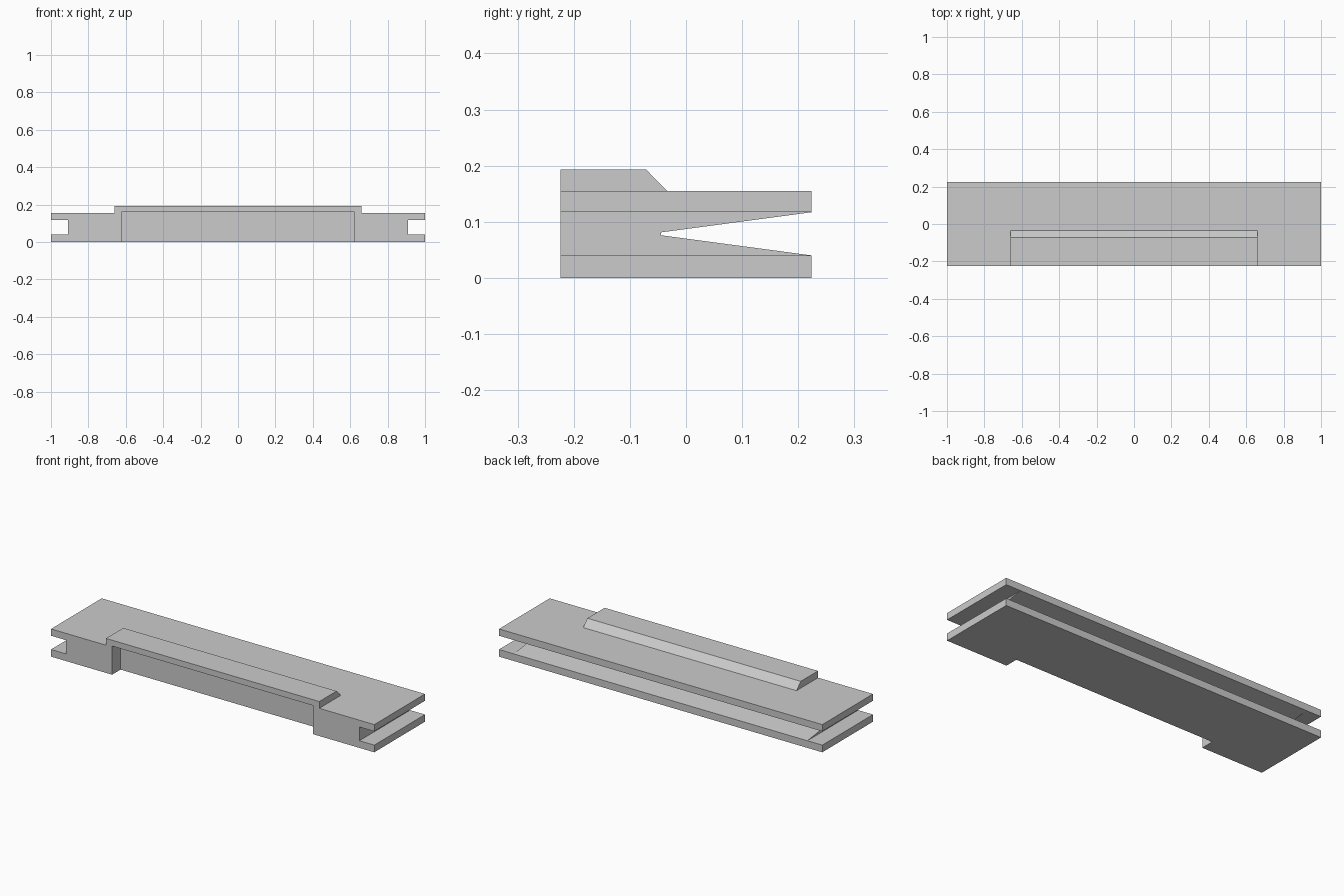
import bpy
import bmesh

cube = bpy.data.objects.get("Cube")
if cube:
    bpy.data.objects.remove(cube, do_unlink=True)

grey = bpy.data.materials.new("light_grey")
grey.use_nodes = True
colour = (0.6, 0.6, 0.6, 1)
grey.diffuse_color = colour
grey.node_tree.nodes["Principled BSDF"].inputs["Base Color"].default_value = colour

HALF_DEPTH = 0.224
DECK = 0.155
SLOT_LOW, SLOT_HIGH = 0.04, 0.117


def extrude_along_x(name, profile, x0, x1):
    """Solid made from a (y, z) outline swept from x0 to x1."""
    bm = bmesh.new()
    face = bm.faces.new([bm.verts.new((x0, y, z)) for y, z in profile])
    swept = bmesh.ops.extrude_face_region(bm, geom=[face])["geom"]
    verts = [v for v in swept if isinstance(v, bmesh.types.BMVert)]
    bmesh.ops.translate(bm, verts=verts, vec=(x1 - x0, 0, 0))
    bmesh.ops.recalc_face_normals(bm, faces=bm.faces)
    mesh = bpy.data.meshes.new(name)
    bm.to_mesh(mesh)
    bm.free()
    mesh.materials.append(grey)
    obj = bpy.data.objects.new(name, mesh)
    bpy.context.collection.objects.link(obj)
    return obj


def cut_box(target, x0, x1, y0, y1, z0, z1):
    """Cut a box out of the target and discard the cutter."""
    outline = [(y0, z0), (y1, z0), (y1, z1), (y0, z1)]
    cutter = extrude_along_x("cutter", outline, x0, x1)
    cutter.hide_render = True
    mod = target.modifiers.new("cut", "BOOLEAN")
    mod.operation = "DIFFERENCE"
    mod.solver = "EXACT"
    mod.object = cutter
    bpy.context.view_layer.objects.active = target
    bpy.ops.object.modifier_apply(modifier=mod.name)
    bpy.data.objects.remove(cutter, do_unlink=True)


# Body with the raised ridge and the tapered groove in the back
section = [
    (-HALF_DEPTH, 0), (HALF_DEPTH, 0), (HALF_DEPTH, SLOT_LOW),
    (-0.045, 0.076), (-0.045, 0.081), (HALF_DEPTH, SLOT_HIGH),
    (HALF_DEPTH, DECK), (-0.034, DECK), (-0.071, 0.193), (-HALF_DEPTH, 0.193),
]
body = extrude_along_x("slotted_body", section, -1, 1)

# Shorten the ridge and open a slot at each end
for side in (-1, 1):
    ridge_end, slot_end, outside = side * 0.66, side * 0.908, side * 1.1
    cut_box(body, min(ridge_end, outside), max(ridge_end, outside),
            -0.3, 0.3, DECK, 0.3)
    cut_box(body, min(slot_end, outside), max(slot_end, outside),
            -0.3, 0.3, SLOT_LOW, SLOT_HIGH)

# Recess in the front, open at the bottom
cut_box(body, -0.622, 0.622, -0.3, -0.149, -0.1, 0.16)
